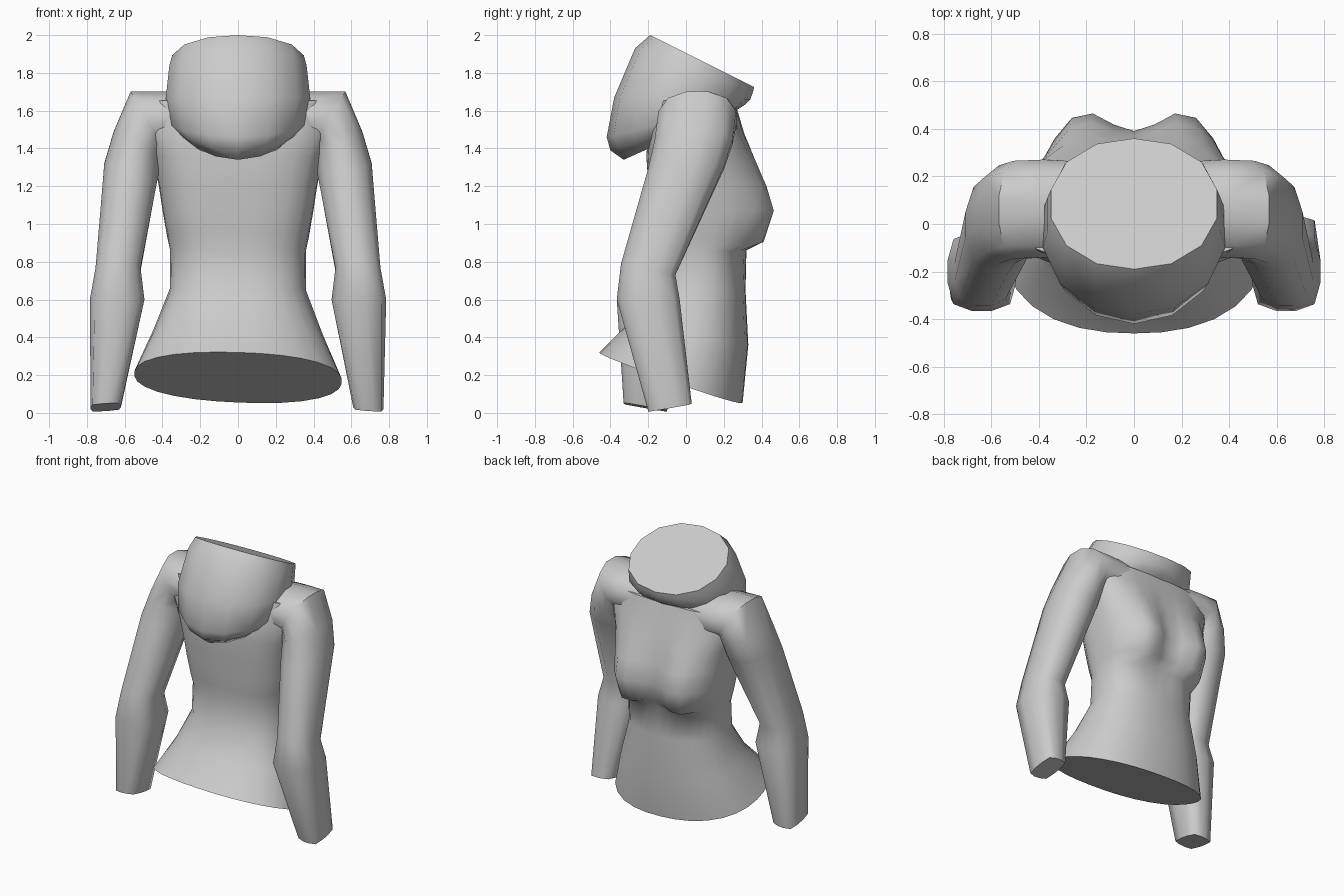
import bpy, bmesh
from math import cos, sin, tau, exp, radians
from mathutils import Vector

if "Cube" in bpy.data.objects:
    bpy.data.objects.remove(bpy.data.objects["Cube"])


def loft(name, rings, angle=40):
    """Skin a list of closed point rings, cap both ends."""
    bm = bmesh.new()
    loops = [[bm.verts.new(p) for p in ring] for ring in rings]
    n = len(loops[0])
    for a, b in zip(loops, loops[1:]):
        for i in range(n):
            j = (i + 1) % n
            bm.faces.new((a[i], a[j], b[j], b[i]))
    bm.faces.new(loops[0])
    bm.faces.new(loops[-1])
    bmesh.ops.recalc_face_normals(bm, faces=bm.faces)
    mesh = bpy.data.meshes.new(name)
    bm.to_mesh(mesh)
    bm.free()
    obj = bpy.data.objects.new(name, mesh)
    bpy.context.collection.objects.link(obj)
    bpy.ops.object.select_all(action='DESELECT')
    bpy.context.view_layer.objects.active = obj
    obj.select_set(True)
    bpy.ops.object.shade_smooth_by_angle(angle=radians(angle))
    return obj


def ring(center, u, v, n, power=2.0):
    """Superellipse ring spanned by half-axes u and v."""
    c, u, v = Vector(center), Vector(u), Vector(v)
    pts = []
    for i in range(n):
        t = tau * (i + 0.5) / n
        a, b = cos(t), sin(t)
        k = (abs(a) ** power + abs(b) ** power) ** (-1 / power)
        pts.append(c + u * a * k + v * b * k)
    return pts


def tilted(low, high, half_width, n, power=2.0):
    """Ring given by its (y, z) extremes and its half width."""
    (y0, z0), (y1, z1) = low, high
    return ring((0, (y0 + y1) / 2, (z0 + z1) / 2), (half_width, 0, 0),
                (0, (y1 - y0) / 2, (z1 - z0) / 2), n, power)


# Torso with bust on the +y side: back, chest, half width, bust swell, squareness
torso = []
for low, high, w, bust, k in (
        ((-.46, .32), (.30, .055), .55, 0, 2.3),
        ((-.30, .48), (.33, .36), .45, 0, 2.3),
        ((-.19, .66), (.315, .65), .36, 0, 2.4),
        ((-.17, .86), (.32, .86), .36, 0, 2.5),
        ((-.18, .95), (.355, .925), .375, .08, 2.8),
        ((-.19, 1.08), (.385, 1.07), .40, .10, 3),
        ((-.20, 1.21), (.365, 1.20), .42, .075, 3),
        ((-.21, 1.36), (.34, 1.35), .45, .03, 3),
        ((-.20, 1.49), (.305, 1.49), .50, 0, 3),
        ((-.16, 1.66), (.27, 1.61), .49, 0, 3)):
    pts = tilted(low, high, w, 30, k)
    for p in pts:
        p.z -= .045 * p.x * max(0, 1 - p.z)
        if p.y > .1:
            swell = bust * exp(-((abs(p.x) - .22) / .13) ** 2)
            p.y += swell
            p.z -= .3 * swell if p.z < 1 else 0
    torso.append(pts)
loft("torso", torso, 60)

# Sleeves: shared upper arm, with a different cuff position each side
for name, side, cuff in (("right_sleeve", 1, (.69, -.085, .03)),
                         ("left_sleeve", -1, (.70, -.215, .03))):
    sections = (
        ((.20, .065, 1.55), (0, 0, .15), (0, .20, 0), 2.3),
        ((.37, .065, 1.55), (.03, 0, .155), (0, .21, 0), 2.3),
        ((.485, .06, 1.56), (.085, 0, .145), (0, .21, 0), 2.3),
        ((.535, .04, 1.43), (.125, 0, .06), (0, .21, .005), 2.4),
        ((.565, 0, 1.29), (.145, 0, .03), (0, .205, .01), 2.5),
        ((.635, -.20, .76), (.12, 0, 0), (0, .145, -.03), 3),
        ((.64, -.20, .60), (.145, 0, 0), (0, .167, 0), 3.5),
        (cuff, (.08, 0, -.005), (0, .115, .02 * side), 5))
    rings = [ring((c[0] * side, c[1], c[2]), (u[0] * side, 0, u[2]), v, 12, k)
             for c, u, v, k in sections]
    loft(name, rings, 60)

# Hood: tilted flat-topped bag hanging over the -y side
loft("hood", [tilted(low, high, w, 14, k) for low, high, w, k in (
    ((-.19, 2.0), (.36, 1.725), .355, 2.15),
    ((-.27, 1.93), (.355, 1.70), .37, 2.15),
    ((-.38, 1.67), (.34, 1.66), .39, 2.15),
    ((-.42, 1.46), (.31, 1.63), .37, 2),
    ((-.40, 1.39), (.28, 1.61), .33, 1.8),
    ((-.33, 1.34), (.25, 1.60), .28, 1.7))], 55)
